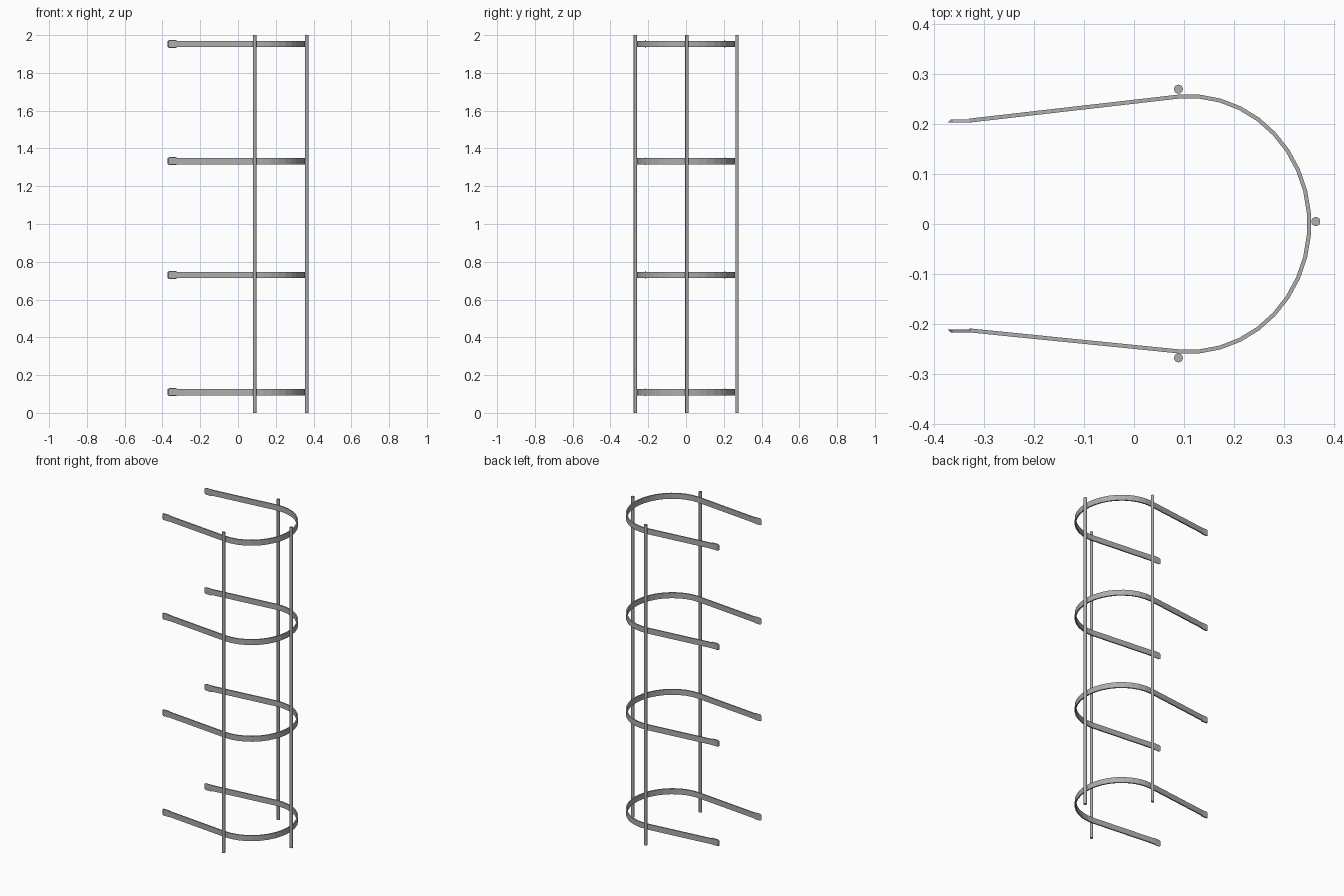
import bpy, bmesh
from math import sin, cos, pi, radians
from mathutils import Vector

cube = bpy.data.objects.get("Cube")
if cube:
    bpy.data.objects.remove(cube)

steel = bpy.data.materials.new("grey steel")
steel.use_nodes = True
GREY = (0.42, 0.42, 0.42, 1)
steel.diffuse_color = GREY
steel.node_tree.nodes["Principled BSDF"].inputs["Base Color"].default_value = GREY

HOOP_HEIGHTS = (0.11, 0.73, 1.333, 1.953)
BAND = 0.034
THICK = 0.008


def finish(bm, name):
    bmesh.ops.recalc_face_normals(bm, faces=bm.faces)
    mesh = bpy.data.meshes.new(name)
    bm.to_mesh(mesh)
    bm.free()
    mesh.materials.append(steel)
    obj = bpy.data.objects.new(name, mesh)
    bpy.context.collection.objects.link(obj)
    return obj


# Flat strap hoop: two straight arms joined by a rounded bend
def hoop(name, z):
    start, end = radians(-95), radians(95)
    steps = 19
    path = [Vector((-0.33, -0.213))]
    for i in range(steps + 1):
        a = start + (end - start) * i / steps
        path.append(Vector((0.11 + 0.241 * cos(a), 0.256 * sin(a))))
    path.append(Vector((-0.33, 0.207)))
    bm = bmesh.new()
    rings = []
    for i, p in enumerate(path):
        t = (path[min(i + 1, len(path) - 1)] - path[max(i - 1, 0)]).normalized()
        n = Vector((t.y, -t.x)) * THICK / 2
        rings.append([bm.verts.new((p.x + s * n.x, p.y + s * n.y, z + h * BAND / 2))
                      for s, h in ((1, -1), (1, 1), (-1, 1), (-1, -1))])
    for a, b in zip(rings, rings[1:]):
        for k in range(4):
            m = (k + 1) % 4
            bm.faces.new((a[k], a[m], b[m], b[k]))
    bm.faces.new(rings[0])
    bm.faces.new(rings[-1])
    return finish(bm, name)


# Fixing tab at the arm tip, with clipped corners and a slanted end
def tab(name, y, side, z):
    h = 0.021
    outline = [(-0.326, -h), (-0.326, h), (-0.364, h), (-0.373, h - 0.006),
               (-0.373, 0.006 - h), (-0.364, -h)]
    bm = bmesh.new()
    inner = [bm.verts.new((x, y - side * 0.003, z + v)) for x, v in outline]
    outer = [bm.verts.new((max(x, -0.367), y + side * 0.003, z + v * 0.9))
             for x, v in outline]
    bm.faces.new(inner)
    bm.faces.new(outer)
    for k in range(len(outline)):
        m = (k + 1) % len(outline)
        bm.faces.new((inner[k], inner[m], outer[m], outer[k]))
    return finish(bm, name)


# Round upright rod
def rod(name, x, y):
    bpy.ops.mesh.primitive_cylinder_add(vertices=16, radius=0.009, depth=2, location=(x, y, 1))
    obj = bpy.context.object
    obj.name = name
    obj.data.materials.append(steel)
    bpy.ops.object.shade_smooth_by_angle(angle=radians(40))


for i, z in enumerate(HOOP_HEIGHTS, 1):
    hoop(f"hoop_{i}", z)
    tab(f"right_tab_{i}", -0.214, -1, z)
    tab(f"left_tab_{i}", 0.206, 1, z)

rod("front_rod", 0.089, -0.268)
rod("back_rod", 0.089, 0.27)
rod("side_rod", 0.364, 0.005)
